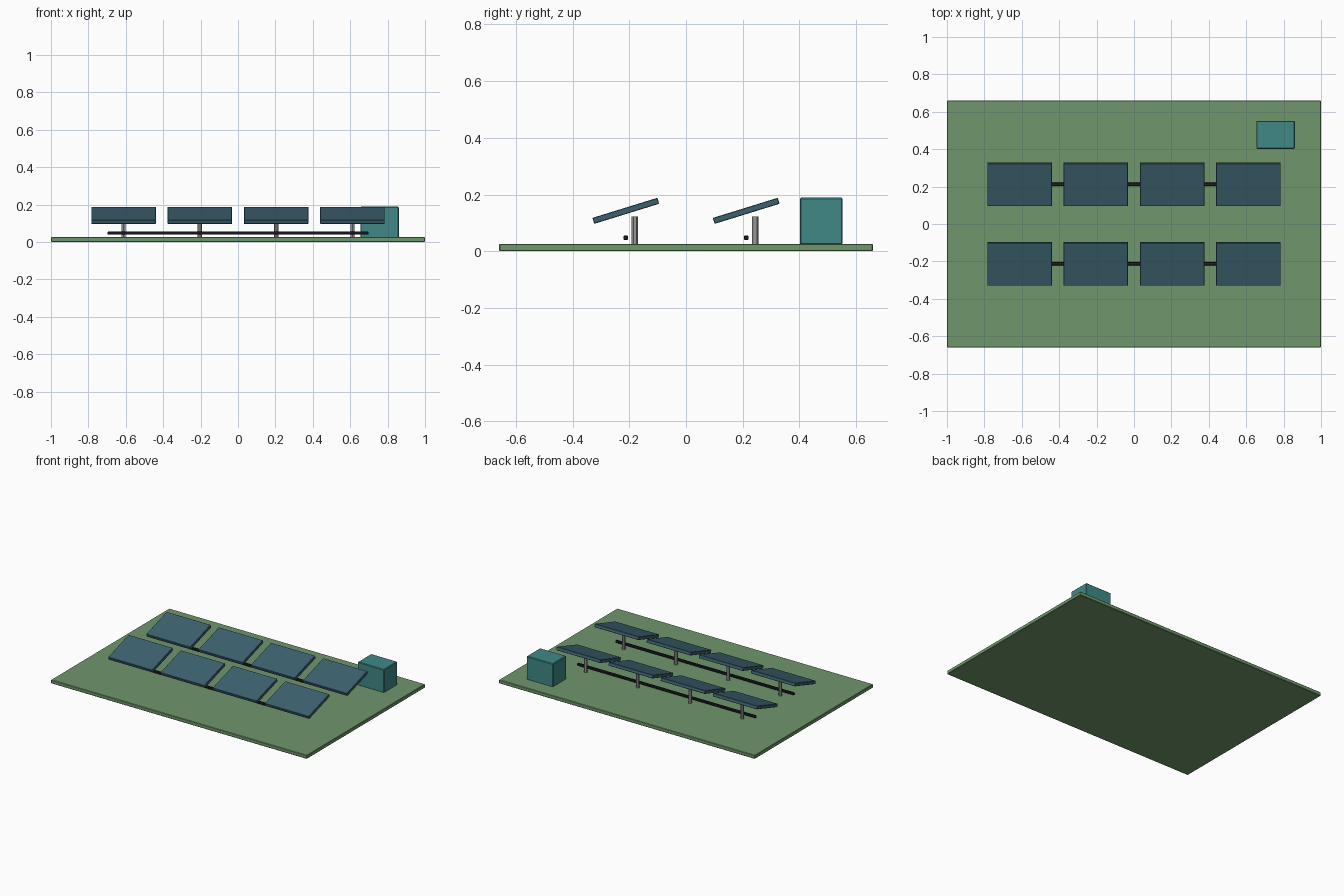
import bpy

if "Cube" in bpy.data.objects:
    bpy.data.objects.remove(bpy.data.objects["Cube"])


def material(name, rgb):
    m = bpy.data.materials.new(name)
    m.diffuse_color = (*rgb, 1)
    m.use_nodes = True
    m.node_tree.nodes["Principled BSDF"].inputs["Base Color"].default_value = m.diffuse_color
    return m


GRASS = material("grass", (0.16, 0.31, 0.15))
PANEL = material("panel_blue", (0.045, 0.12, 0.16))
CABINET = material("cabinet_teal", (0.05, 0.25, 0.24))
CABLE = material("cable_black", (0.012, 0.013, 0.016))
STEEL = material("post_grey", (0.32, 0.30, 0.30))


def box(name, centre, size, mat, tilt=0.0, bevel=0.003):
    bpy.ops.mesh.primitive_cube_add(size=1, location=centre)
    ob = bpy.context.object
    ob.name = name
    ob.scale = size
    bpy.ops.object.transform_apply(location=False, rotation=False, scale=True)
    ob.rotation_euler.x = tilt
    mod = ob.modifiers.new("edge", "BEVEL")
    mod.width = bevel
    mod.segments = 1
    ob.data.materials.append(mat)
    return ob


def post(name, x, y, z0, z1, radius=0.0115):
    bpy.ops.mesh.primitive_cylinder_add(vertices=12, radius=radius, depth=z1 - z0,
                                        location=(x, y, (z0 + z1) / 2))
    ob = bpy.context.object
    ob.name = name
    ob.data.materials.append(STEEL)
    bpy.ops.object.shade_smooth_by_angle()


# Ground slab
GROUND = 0.026
box("ground", (0, 0, GROUND / 2), (2, 1.32, GROUND), GRASS)

# Two rows of tilted panels, each on a post, with a cable duct along the row
for row, y in (("front", -0.2125), ("back", 0.2125)):
    for i in range(4):
        x = (i - 1.5) * 0.408
        box(f"{row}_panel_{i + 1}", (x, y, 0.1425), (0.345, 0.24, 0.022), PANEL,
            tilt=0.3, bevel=0.002)
        post(f"{row}_post_{i + 1}", x, y + 0.0325, GROUND - 0.004, 0.122)
    box(f"{row}_cable_duct", (0, y, 0.047), (1.395, 0.017, 0.016), CABLE)

# Inverter cabinet in the back right corner
box("inverter_cabinet", (0.757, 0.477, 0.106), (0.206, 0.15, 0.166), CABINET, bevel=0.004)
